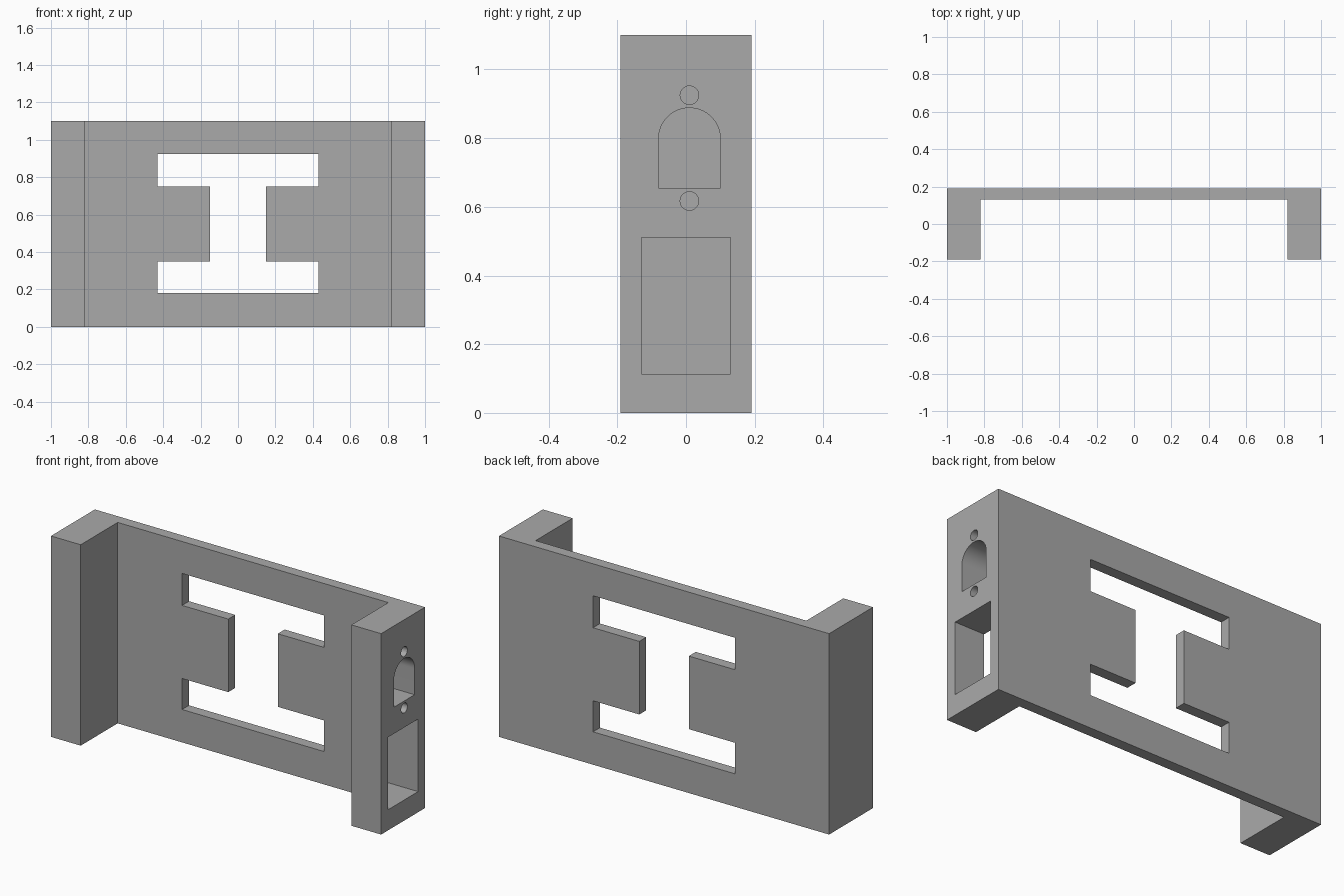
import bpy, bmesh
from math import cos, sin, pi, radians
from mathutils import Vector

cube = bpy.data.objects.get("Cube")
if cube:
    bpy.data.objects.remove(cube, do_unlink=True)

HEIGHT = 1.1
END_INNER = 0.82      # inner face of the end posts
DEPTH = 0.19          # half depth of the bracket
PANEL_FRONT = 0.13    # front face of the back panel

grey = bpy.data.materials.new("plain grey")
grey.use_nodes = True
colour = (0.4, 0.4, 0.4, 1)
grey.diffuse_color = colour
grey.node_tree.nodes["Principled BSDF"].inputs["Base Color"].default_value = colour


def prism(name, points, sweep):
    """Solid made by sweeping a closed outline of 3D points."""
    bm = bmesh.new()
    face = bm.faces.new([bm.verts.new(p) for p in points])
    swept = bmesh.ops.extrude_face_region(bm, geom=[face])["geom"]
    verts = [v for v in swept if isinstance(v, bmesh.types.BMVert)]
    bmesh.ops.translate(bm, verts=verts, vec=Vector(sweep))
    bmesh.ops.recalc_face_normals(bm, faces=bm.faces)
    mesh = bpy.data.meshes.new(name)
    bm.to_mesh(mesh)
    bm.free()
    mesh.materials.append(grey)
    obj = bpy.data.objects.new(name, mesh)
    bpy.context.collection.objects.link(obj)
    return obj


def arc(y, z, radius, start, end, steps):
    angles = [start + (end - start) * i / steps for i in range(steps + 1)]
    return [(y + radius * cos(a), z + radius * sin(a)) for a in angles]


def cut(target, cutter):
    mod = target.modifiers.new(cutter.name, "BOOLEAN")
    mod.operation = "DIFFERENCE"
    mod.solver = "EXACT"
    mod.object = cutter
    bpy.context.view_layer.objects.active = target
    bpy.ops.object.modifier_apply(modifier=mod.name)
    bpy.data.objects.remove(cutter, do_unlink=True)


# U-shaped bracket: back panel with a post at each end
half_plan = [(END_INNER, PANEL_FRONT), (END_INNER, -DEPTH), (1, -DEPTH), (1, DEPTH)]
plan = half_plan + [(-x, y) for x, y in reversed(half_plan)]
bracket = prism("wall_bracket", [(x, y, 0) for x, y in plan], (0, 0, HEIGHT))

# Window in the back panel, with a tab reaching in from each side
half_window = [(0.43, 0.18), (0.43, 0.35), (0.15, 0.35),
               (0.15, 0.75), (0.43, 0.75), (0.43, 0.925)]
window = half_window + [(-x, z) for x, z in reversed(half_window)]
cut(bracket, prism("window_cutter", [(x, 0, z) for x, z in window], (0, 0.4, 0)))

# Openings through the left post: switch slot, arched socket, two screw holes
switch_slot = [(-0.13, 0.113), (0.13, 0.113), (0.13, 0.51), (-0.13, 0.51)]
socket = [(-0.08, 0.655), (0.10, 0.655)] + arc(0.01, 0.798, 0.09, 0, pi, 32)
screw_holes = [arc(0.01, z, 0.027, 0, 2 * pi, 32)[:-1] for z in (0.617, 0.925)]
for outline in [switch_slot, socket] + screw_holes:
    points = [(0.7, y, z) for y, z in outline]
    cut(bracket, prism("post_cutter", points, (0.4, 0, 0)))

# Smooth the round holes, keep the edges sharp
bpy.ops.object.select_all(action="DESELECT")
bracket.select_set(True)
bpy.context.view_layer.objects.active = bracket
bpy.ops.object.shade_smooth_by_angle(angle=radians(30))
